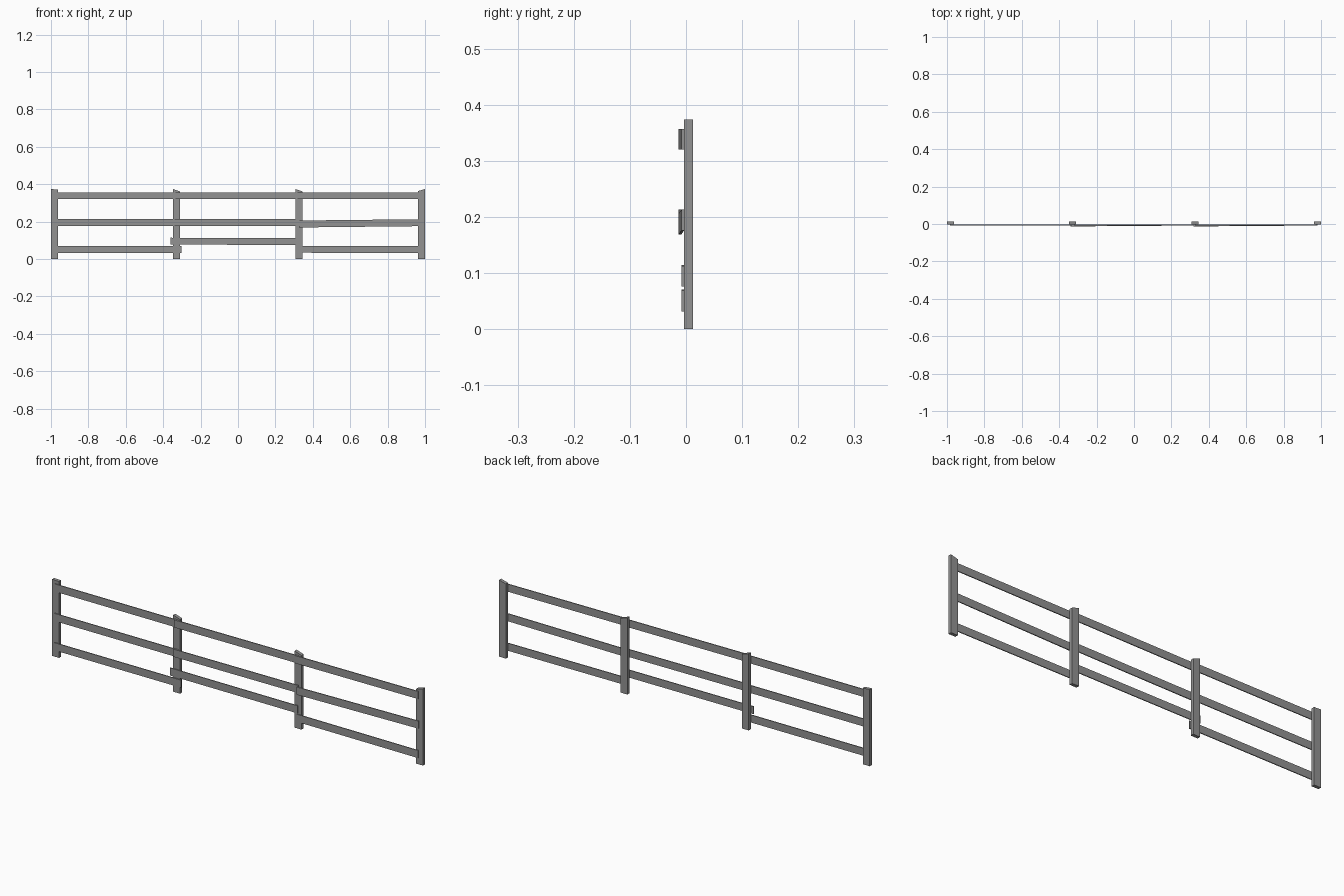
import bpy

if "Cube" in bpy.data.objects:
    bpy.data.objects.remove(bpy.data.objects["Cube"])

# Dark grey weathered timber
timber = bpy.data.materials.new("dark_timber")
timber.diffuse_color = (0.29, 0.29, 0.29, 1)
timber.use_nodes = True
timber.node_tree.nodes["Principled BSDF"].inputs["Base Color"].default_value = timber.diffuse_color


def slab(name, x0, x1, left, right, y_left, y_right):
    """Board spanning x0..x1; left/right give (bottom, top) z, y_* give (front, back)."""
    verts = []
    for x, (zb, zt), (yf, yb) in ((x0, left, y_left), (x1, right, y_right)):
        verts += [(x, yf, zb), (x, yb, zb), (x, yb, zt), (x, yf, zt)]
    faces = [(0, 3, 2, 1), (4, 5, 6, 7), (0, 1, 5, 4),
             (1, 2, 6, 5), (2, 3, 7, 6), (3, 0, 4, 7)]
    mesh = bpy.data.meshes.new(name)
    mesh.from_pydata(verts, [], faces)
    mesh.materials.append(timber)
    ob = bpy.data.objects.new(name, mesh)
    bpy.context.collection.objects.link(ob)
    return ob


# Posts with slightly slanted tops: left x, top z at left and right
for x, tl, tr in ((-1.0, 0.374, 0.372), (-0.347, 0.374, 0.362),
                  (0.308, 0.374, 0.362), (0.963, 0.364, 0.374)):
    slab("post", x, x + 0.037, (0, tl), (0, tr), (-0.0035, 0.0125), (-0.0035, 0.0125))

H = 0.037              # rail height
NEAR = (-0.008, -0.0035)   # rail end against the post
LAP = (-0.013, -0.008)     # rail end lapped over its neighbour


def rail(name, x0, x1, z0, z1, lapped=False):
    slab(name, x0, x1, (z0, z0 + H), (z1, z1 + H), LAP if lapped else NEAR, NEAR)


# Top rails
rail("top_rail", -0.983, -0.318, 0.320, 0.320)
rail("top_rail", -0.335, 0.328, 0.320, 0.320, True)
rail("top_rail", 0.317, 0.977, 0.320, 0.320, True)

# Middle rails, the last one sagging at its left end
rail("middle_rail", -0.985, -0.318, 0.176, 0.176)
rail("middle_rail", -0.340, 0.328, 0.176, 0.176, True)
rail("middle_rail", 0.325, 0.980, 0.169, 0.176, True)

# Bottom rails, the centre one set higher
rail("bottom_rail", -0.985, -0.303, 0.033, 0.033)
rail("bottom_rail", -0.362, 0.326, 0.077, 0.076)
rail("bottom_rail", 0.322, 0.977, 0.034, 0.032)
